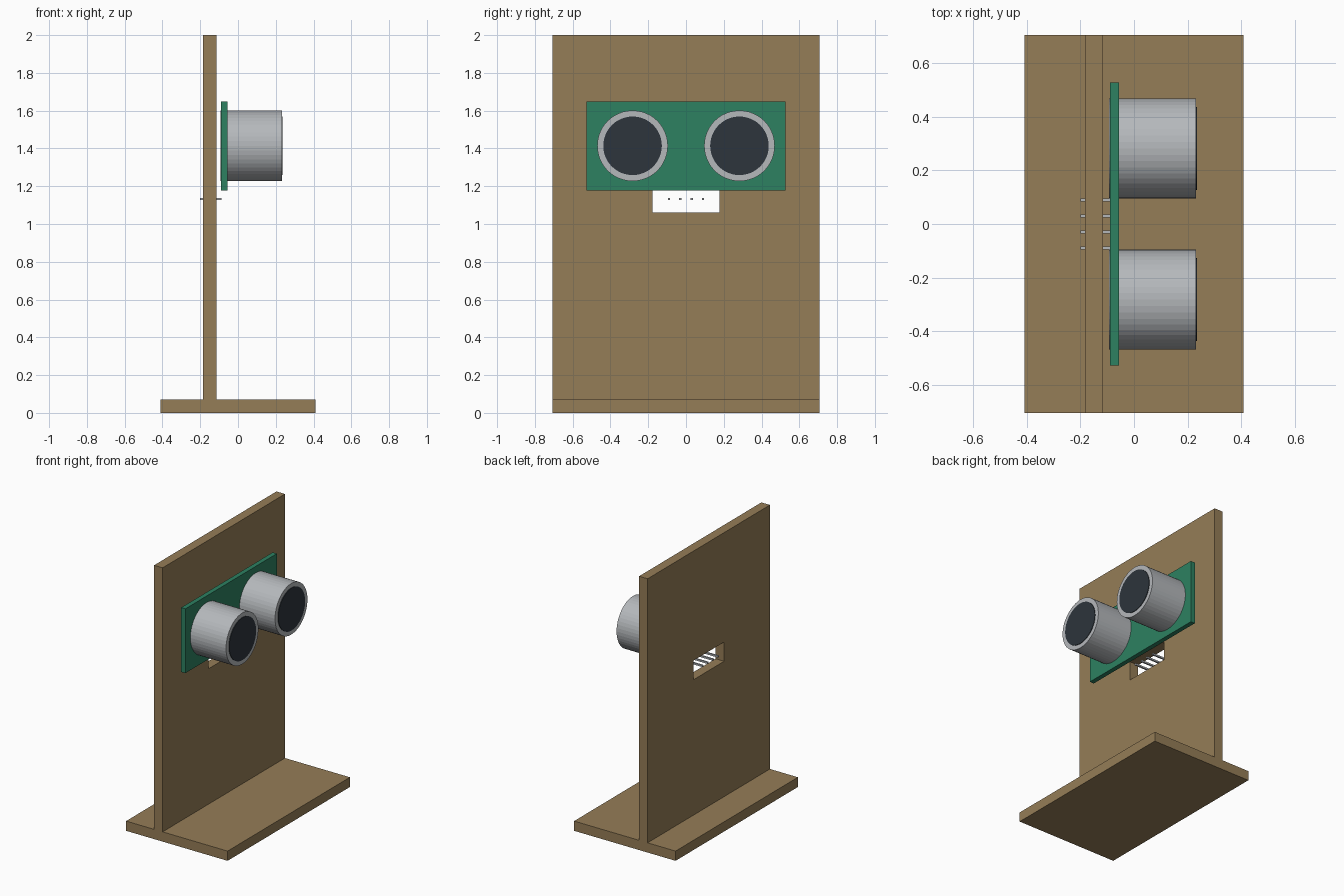
import bpy
from math import pi

old = bpy.data.objects.get("Cube")
if old:
    bpy.data.objects.remove(old)


def material(name, rgb):
    mat = bpy.data.materials.new(name)
    mat.use_nodes = True
    colour = (*rgb, 1)
    mat.diffuse_color = colour
    mat.node_tree.nodes["Principled BSDF"].inputs["Base Color"].default_value = colour
    return mat


wood = material("wood brown", (0.30, 0.205, 0.095))
green = material("board green", (0.026, 0.22, 0.12))
metal = material("metal grey", (0.46, 0.48, 0.50))
dark = material("dark mesh", (0.026, 0.035, 0.045))


def finish(name, mat):
    obj = bpy.context.object
    obj.name = name
    bpy.ops.object.transform_apply(location=False, rotation=True, scale=True)
    if mat:
        obj.data.materials.append(mat)
    return obj


def box(name, x, y, z, mat=None):
    """Box from (min, max) ranges on each axis."""
    spans = (x, y, z)
    bpy.ops.mesh.primitive_cube_add(size=1, location=[(a + b) / 2 for a, b in spans])
    bpy.context.object.scale = [b - a for a, b in spans]
    return finish(name, mat)


def disc(name, x, y, z, radius, mat):
    """Cylinder lying along x."""
    bpy.ops.mesh.primitive_cylinder_add(
        vertices=48, radius=radius, depth=x[1] - x[0],
        location=((x[0] + x[1]) / 2, y, z), rotation=(0, pi / 2, 0))
    return finish(name, mat)


# Stand: base plate and upright panel
box("base_plate", (-0.41, 0.41), (-0.706, 0.706), (0, 0.071), wood)
panel = box("upright_panel", (-0.184, -0.115), (-0.706, 0.706), (0.071, 2), wood)

# Slot for the pins, cut through the panel
cutter = box("slot_cutter", (-0.3, 0), (-0.177, 0.177), (1.06, 1.2))
cutter.hide_render = True
cut = panel.modifiers.new("slot", "BOOLEAN")
cut.operation = "DIFFERENCE"
cut.solver = "EXACT"
cut.object = cutter
bpy.context.view_layer.objects.active = panel
bpy.ops.object.modifier_apply(modifier=cut.name)
bpy.data.objects.remove(cutter)

# Sensor board
box("circuit_board", (-0.09, -0.056), (-0.528, 0.528), (1.178, 1.648), green)

# Two sensor barrels with dark faces
for side, y in (("right", -0.283), ("left", 0.283)):
    disc(side + "_barrel", (-0.093, 0.232), y, 1.414, 0.187, metal)
    disc(side + "_barrel_face", (0.228, 0.236), y, 1.414, 0.155, dark)

# Row of four connector pins passing through the slot
for i in range(4):
    y = (i - 1.5) * 0.06
    box(f"pin_{i + 1}", (-0.2, -0.087), (y - 0.006, y + 0.006), (1.126, 1.138), metal)
